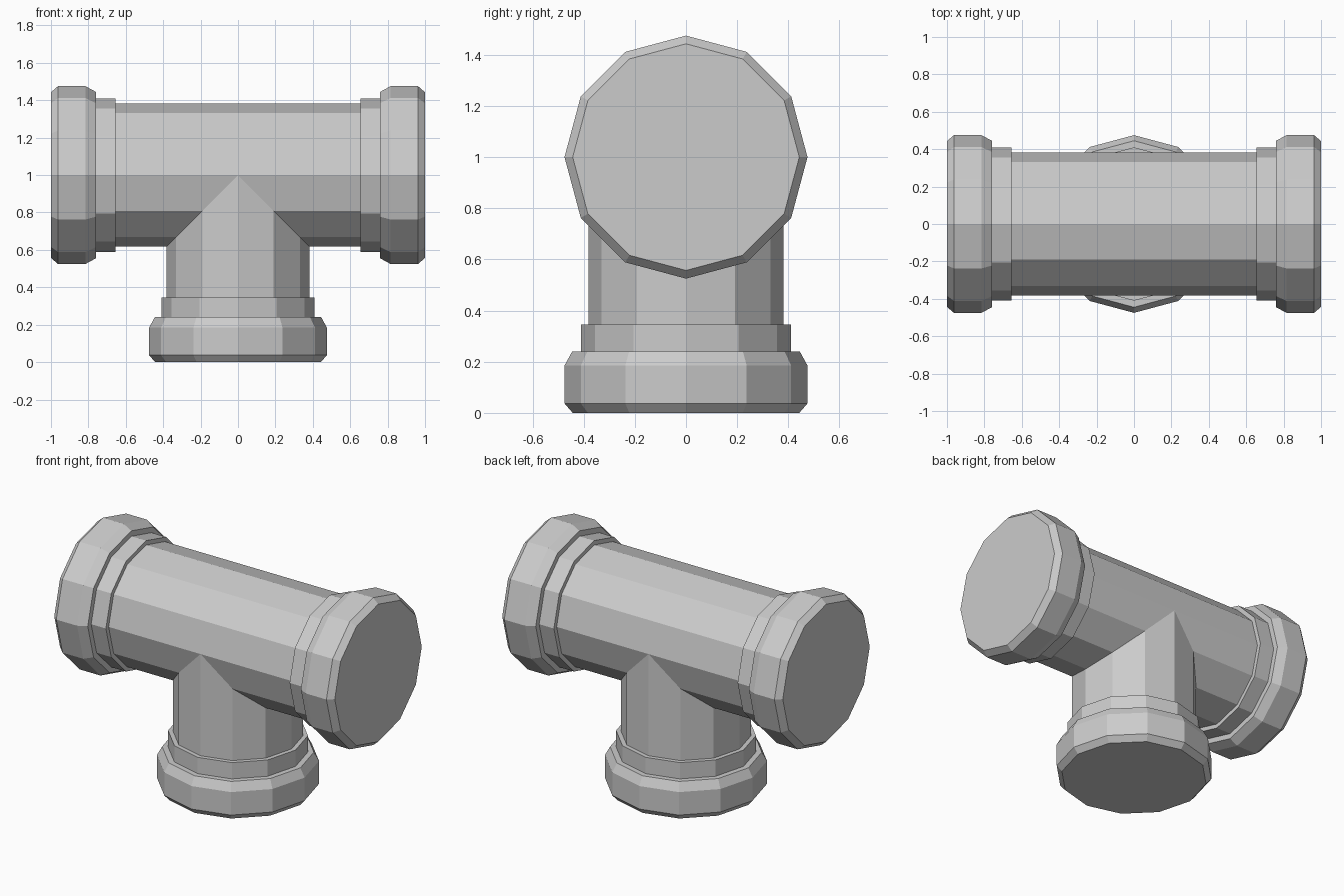
import bpy
import bmesh
from math import cos, sin, tau
from mathutils import Vector

SIDES = 12
PIPE_R = 0.382
PIPE_END = 0.655
CENTRE = Vector((0, 0, 1))

cube = bpy.data.objects.get("Cube")
if cube:
    bpy.data.objects.remove(cube)

grey = bpy.data.materials.new("light_grey")
grey.use_nodes = True
grey.diffuse_color = (0.6, 0.6, 0.6, 1)
grey.node_tree.nodes["Principled BSDF"].inputs["Base Color"].default_value = grey.diffuse_color

# Each arm: axis pointing outwards, plus the sideways direction across it
Y = Vector((0, 1, 0))
UP, DOWN = Vector((0, 0, 1)), Vector((0, 0, -1))
LEFT, RIGHT = Vector((1, 0, 0)), Vector((-1, 0, 0))
ARMS = {"left": (LEFT, DOWN), "right": (RIGHT, DOWN), "bottom": (DOWN, LEFT)}


def add_ring(bm, axis, across, radius, distance):
    """Ring of points around an arm; distance is a function of the sideways offset."""
    ring = []
    for i in range(SIDES):
        a = tau * i / SIDES
        u, v = radius * cos(a), radius * sin(a)
        ring.append(bm.verts.new(CENTRE + axis * distance(u) + across * u + Y * v))
    return ring


def bridge(bm, first, second):
    for i in range(SIDES):
        j = (i + 1) % SIDES
        bm.faces.new((first[i], first[j], second[j], second[i]))


def finish(bm, name):
    bmesh.ops.remove_doubles(bm, verts=bm.verts, dist=0.0005)
    bmesh.ops.recalc_face_normals(bm, faces=bm.faces)
    mesh = bpy.data.meshes.new(name)
    bm.to_mesh(mesh)
    bm.free()
    mesh.materials.append(grey)
    bpy.context.collection.objects.link(bpy.data.objects.new(name, mesh))


# Tee body: three pipes mitred together at the centre
body = bmesh.new()
for name, (axis, across) in ARMS.items():
    mitre = abs if name == "bottom" else (lambda u: max(0, u))
    inner = add_ring(body, axis, across, PIPE_R, mitre)
    outer = add_ring(body, axis, across, PIPE_R, lambda u: PIPE_END)
    bridge(body, inner, outer)
finish(body, "tee_pipe_body")

# Stepped, chamfered end collars: (radius, distance from the centre)
PROFILE = [(PIPE_R, PIPE_END), (0.41, PIPE_END), (0.41, 0.76), (0.445, 0.76),
           (0.475, 0.815), (0.475, 0.963), (0.443, 1.0)]
for name, (axis, across) in ARMS.items():
    bm = bmesh.new()
    rings = [add_ring(bm, axis, across, r, lambda u, d=d: d) for r, d in PROFILE]
    for first, second in zip(rings, rings[1:]):
        bridge(bm, first, second)
    bm.faces.new(rings[0])
    bm.faces.new(rings[-1])
    finish(bm, name + "_end_collar")
